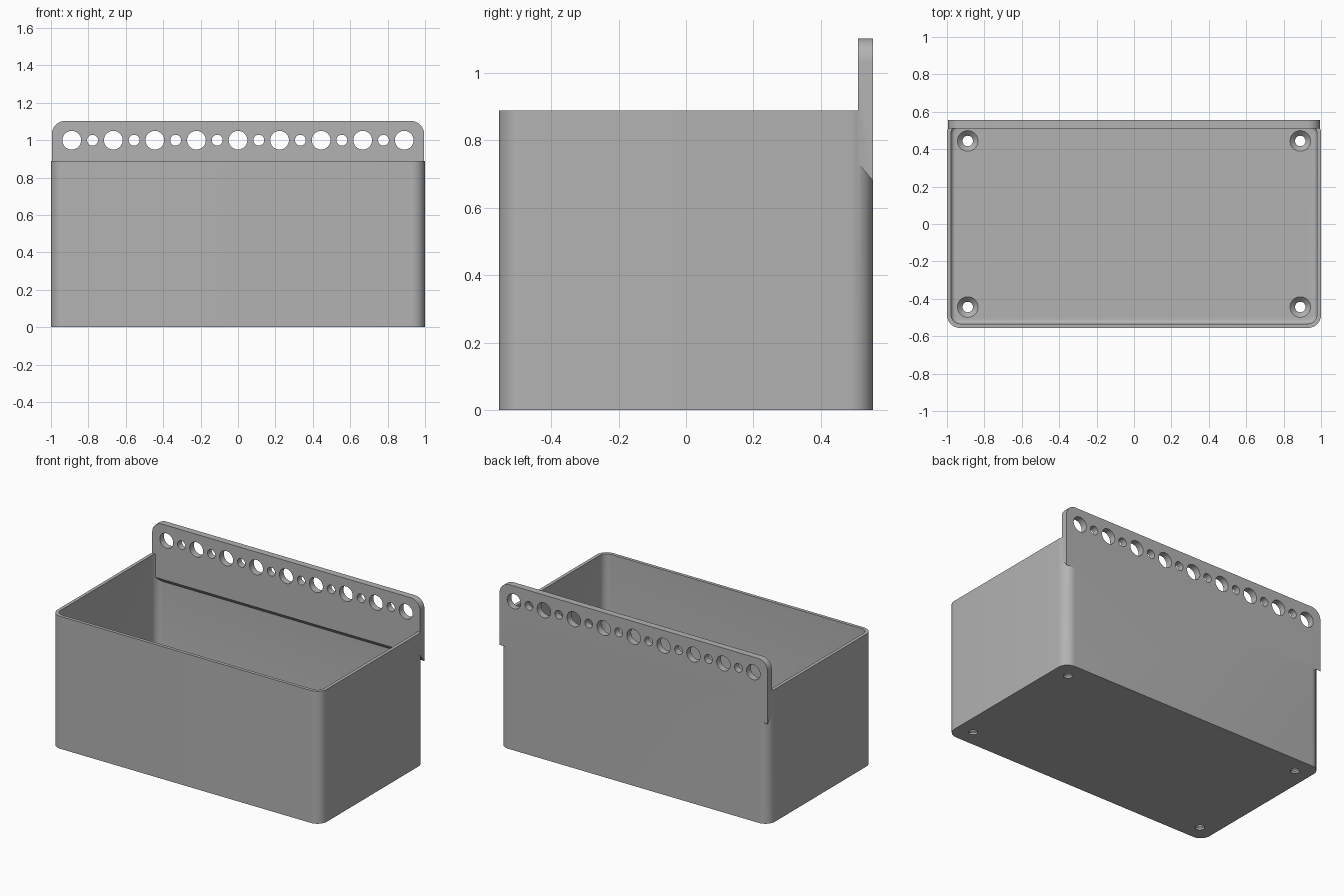
import bpy
import bmesh
import math

cube = bpy.data.objects.get("Cube")
if cube:
    bpy.data.objects.remove(cube, do_unlink=True)

HX, HY, HEIGHT = 1.0, 0.5556, 0.889     # outer half sizes and rim height
CORNER, WALL, FLOOR, FILLET = 0.07, 0.022, 0.04, 0.022
TOP, HOLE_Z, PITCH = 1.103, 1.0, 0.2222

grey = bpy.data.materials.new("plain grey")
grey.use_nodes = True
grey.diffuse_color = (0.45, 0.45, 0.45, 1)
grey.node_tree.nodes["Principled BSDF"].inputs["Base Color"].default_value = grey.diffuse_color


def make_object(name, bm):
    bmesh.ops.recalc_face_normals(bm, faces=bm.faces)
    mesh = bpy.data.meshes.new(name)
    bm.to_mesh(mesh)
    bm.free()
    mesh.materials.append(grey)
    obj = bpy.data.objects.new(name, mesh)
    bpy.context.collection.objects.link(obj)
    return obj


def rounded_ring(bm, inset, z, steps=10):
    """Rounded rectangle loop of vertices, inset from the outer wall."""
    radius = max(CORNER - inset, 0.012)
    ring = []
    for i, (sx, sy) in enumerate([(1, 1), (-1, 1), (-1, -1), (1, -1)]):
        cx, cy = sx * (HX - inset - radius), sy * (HY - inset - radius)
        for k in range(steps + 1):
            a = math.pi / 2 * (i + k / steps)
            ring.append(bm.verts.new((cx + radius * math.cos(a), cy + radius * math.sin(a), z)))
    return ring


def lathe(bm, profile, x, y, sides=40):
    """Closed round solid from (radius, z) pairs."""
    rings = [[bm.verts.new((x + r * math.cos(2 * math.pi * k / sides),
                            y + r * math.sin(2 * math.pi * k / sides), z))
              for k in range(sides)] for r, z in profile]
    skin(bm, rings)


def skin(bm, rings):
    """Bridge successive rings and cap both ends."""
    for low, high in zip(rings, rings[1:]):
        n = len(low)
        for k in range(n):
            bm.faces.new((low[k], low[(k + 1) % n], high[(k + 1) % n], high[k]))
    bm.faces.new(rings[0])
    bm.faces.new(rings[-1])


def boolean(target, tool, operation):
    """Apply a boolean and discard the tool."""
    tool.hide_render = True
    mod = target.modifiers.new(operation.lower(), 'BOOLEAN')
    mod.operation, mod.solver, mod.object = operation, 'EXACT', tool
    bpy.context.view_layer.objects.active = target
    bpy.ops.object.modifier_apply(modifier=mod.name)
    bpy.data.objects.remove(tool, do_unlink=True)


# Open box: outer wall, rim, inner wall and filleted floor
bm = bmesh.new()
sections = [(0, 0), (0, HEIGHT), (WALL, HEIGHT)]
for k in range(6):
    a = math.pi / 2 * k / 5
    sections.append((WALL + FILLET * (1 - math.cos(a)), FLOOR + FILLET * (1 - math.sin(a))))
skin(bm, [rounded_ring(bm, inset, z) for inset, z in sections])
box = make_object("storage_box", bm)

# Hanging strip: slanted lower edge, rounded upper corners
bm = bmesh.new()
profile = [(HY, TOP), (HY, 0.68), (0.511, 0.733), (0.511, TOP)]
skin(bm, [[bm.verts.new((x, y, z)) for y, z in profile] for x in (-0.995, 0.995)])
ends = [e for e in bm.edges
        if all(v.co.z > TOP - 0.01 for v in e.verts) and abs(e.verts[0].co.x - e.verts[1].co.x) < 0.01]
bmesh.ops.bevel(bm, geom=ends, offset=0.07, segments=10, profile=0.5, affect='EDGES')
boolean(box, make_object("hanging_strip", bm), 'UNION')

# Alternating large and small holes through the strip
bm = bmesh.new()
for i in range(-8, 9):
    lathe(bm, [(0.05 if i % 2 == 0 else 0.029, z) for z in (-0.1, 0.1)], i * PITCH / 2, 0)
for v in bm.verts:
    v.co = (v.co.x, 0.533 + v.co.z, HOLE_Z + v.co.y)
boolean(box, make_object("strip_hole_cutter", bm), 'DIFFERENCE')

# Countersunk screw holes in the floor
bm = bmesh.new()
for sx in (-1, 1):
    for sy in (-1, 1):
        lathe(bm, [(0.028, -0.05), (0.028, FLOOR - 0.027), (0.055, FLOOR), (0.055, FLOOR + 0.02)],
              sx * 0.889, sy * 0.444)
boolean(box, make_object("screw_hole_cutter", bm), 'DIFFERENCE')

# Smooth the curved walls, keep the edges sharp
bpy.ops.object.select_all(action='DESELECT')
box.select_set(True)
bpy.context.view_layer.objects.active = box
bpy.ops.object.shade_smooth_by_angle(angle=math.radians(30))
